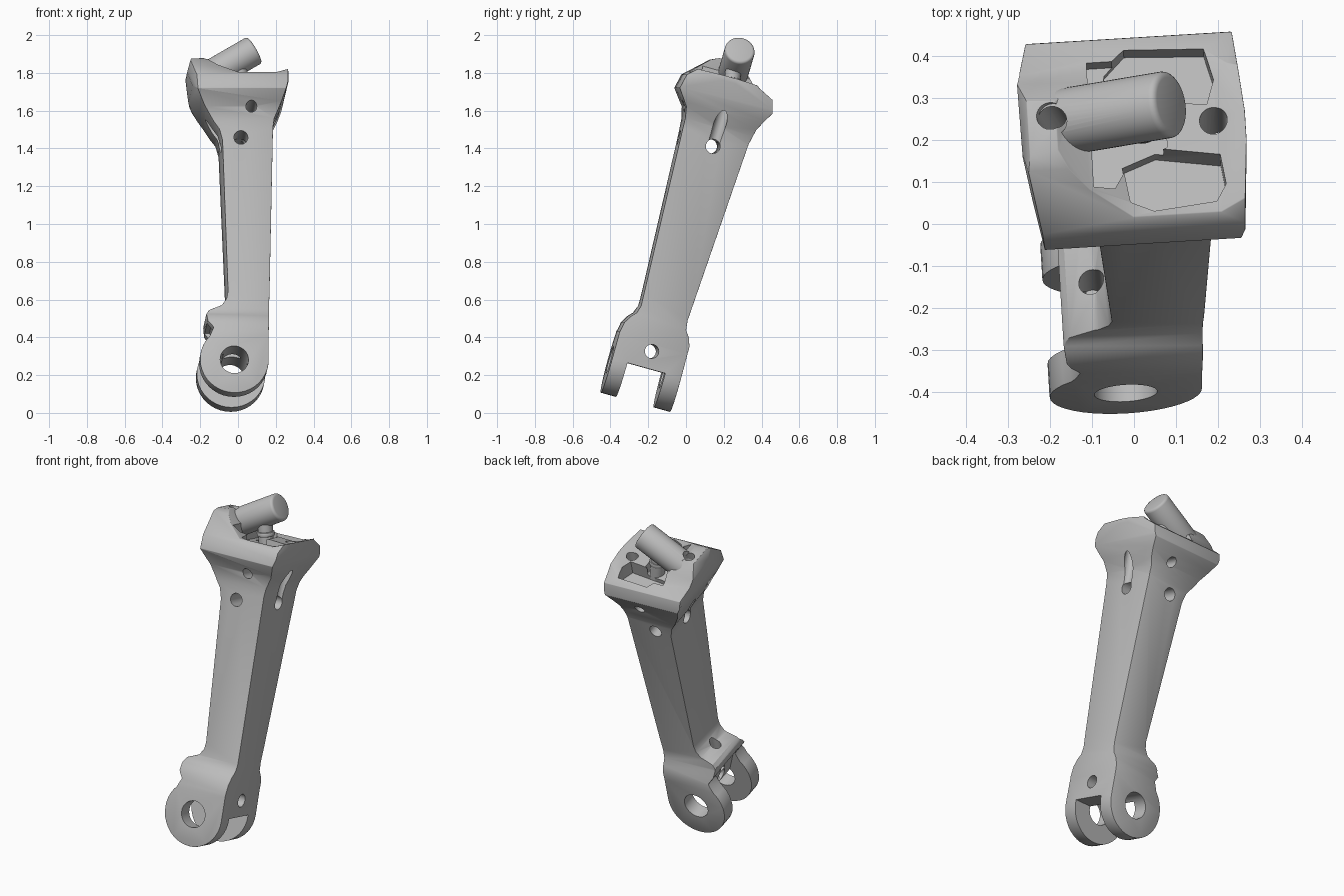
import bpy, bmesh, math
from mathutils import Matrix, Vector

if "Cube" in bpy.data.objects:
    bpy.data.objects.remove(bpy.data.objects["Cube"])

steel = bpy.data.materials.new("plain grey steel")
steel.use_nodes = True
GREY = (0.5, 0.5, 0.5, 1)
steel.diffuse_color = GREY
steel.node_tree.nodes["Principled BSDF"].inputs["Base Color"].default_value = GREY

# Lean and slight twist of the whole bracket
LEAN = Matrix.Rotation(math.radians(3.5), 4, 'Z') @ Matrix.Rotation(math.radians(-15.5), 4, 'X')


def finish(name, bm):
    bmesh.ops.recalc_face_normals(bm, faces=bm.faces[:])
    mesh = bpy.data.meshes.new(name)
    bm.to_mesh(mesh)
    bm.free()
    mesh.materials.append(steel)
    obj = bpy.data.objects.new(name, mesh)
    bpy.context.collection.objects.link(obj)
    return obj


def prism(name, points, axis, low, high):
    """Extrude a flat outline along the given axis (0, 1 or 2)."""
    bm = bmesh.new()
    verts = []
    for a, b in points:
        co = [a, b]
        co.insert(axis, low)
        verts.append(bm.verts.new(co))
    face = bm.faces.new(verts)
    moved = bmesh.ops.extrude_face_region(bm, geom=[face])["geom"]
    shift = Vector((0, 0, 0))
    shift[axis] = high - low
    bmesh.ops.translate(bm, vec=shift, verts=[g for g in moved if isinstance(g, bmesh.types.BMVert)])
    return finish(name, bm)


def rod(name, start, end, radius, sides=32):
    start, end = Vector(start), Vector(end)
    way = end - start
    place = Matrix.Translation((start + end) / 2) @ way.to_track_quat('Z', 'Y').to_matrix().to_4x4()
    bm = bmesh.new()
    bmesh.ops.create_cone(bm, cap_ends=True, segments=sides, radius1=radius, radius2=radius,
                          depth=way.length, matrix=place)
    return finish(name, bm)


def apply(obj, mod):
    bpy.context.view_layer.objects.active = obj
    bpy.ops.object.modifier_apply(modifier=mod.name)


def combine(obj, tool, operation='DIFFERENCE'):
    mod = obj.modifiers.new("combine", 'BOOLEAN')
    mod.operation, mod.object, mod.solver = operation, tool, 'EXACT'
    apply(obj, mod)
    bpy.data.objects.remove(tool)


def bevel(obj, width, segments, angle):
    mod = obj.modifiers.new("round", 'BEVEL')
    mod.width, mod.segments = width, segments
    mod.limit_method, mod.angle_limit = 'ANGLE', math.radians(angle)
    apply(obj, mod)


def smooth(obj):
    bpy.ops.object.select_all(action='DESELECT')
    obj.select_set(True)
    bpy.context.view_layer.objects.active = obj
    bpy.ops.object.shade_smooth_by_angle(angle=math.radians(32))


# Arm: side outline crossed with front outline and head plan
side = [(-.462, -.03), (-.462, .318), (-.451, .373), (-.425, .415), (-.402, .439), (-.39, .48),
        (-.432, 1.5), (-.445, 1.56), (-.507, 1.645), (-.49, 1.723), (-.364, 1.84), (-.3, 1.87),
        (-.2, 1.86), (-.103, 1.757), (-.016, 1.715), (.004, 1.645), (-.025, 1.595), (-.053, 1.54),
        (-.071, 1.454), (-.131, 1.05 * .45), (-.125, .42), (-.1, .385), (-.084, .34), (-.08, -.03)]
EYE_X, EYE_Z, EYE_R = -.044, .165, .182
front = [(.14, .3), (.153, .55), (.184, 1.45), (.192, 1.5), (.23, 1.585), (.255, 1.65), (.28, 1.745),
         (.28, 1.772), (.21, 1.745), (.0, 1.745), (-.1, 1.80), (-.17, 1.86), (-.238, 1.855),
         (-.258, 1.79), (-.238, 1.69), (-.188, 1.585), (-.128, 1.48), (-.1, 1.44), (-.085, 1.38),
         (-.067, .56), (-.075, .52), (-.1, .485), (-.17, .455), (-.185, .43), (-.18, .385), (-.15, .345)]
front += [(EYE_X + EYE_R * math.cos(math.radians(t)), EYE_Z + EYE_R * math.sin(math.radians(t)))
          for t in range(135, 361, 9)]
plan = [(-.224, .02), (.257, .02), (.283, -.26), (.264, -.5), (.255, -.52), (-.213, -.52),
        (-.255, -.31), (-.258, -.13)]
arm = prism("bracket_arm", side, 0, -.4, .4)
combine(arm, prism("front_outline", front, 1, -.7, .2), 'INTERSECT')
combine(arm, prism("plan_outline", plan, 2, -.2, 2.1), 'INTERSECT')
bevel(arm, .012, 2, 40)

# Fork slot with the sloping relief on one side
combine(arm, prism("fork_slot", [(-.3, -.1), (.3, -.1), (.3, .17), (-.08, .17), (-.155, .39), (-.3, .39)],
                   1, -.378, -.17))

# Head pockets: front, back and the channel joining them
pockets = [
    [(-.005, -.43), (.05, -.455), (.2, -.44), (.225, -.4), (.215, -.325), (.06, -.3), (-.02, -.33)],
    [(-.06, -.17), (.19, -.2), (.21, -.14), (.19, -.06), (.0, -.05), (-.05, -.1)],
    [(-.09, -.4), (-.04, -.4), (.0, -.33), (.09, -.3), (.09, -.19), (-.02, -.16), (-.03, -.08), (-.09, -.08)],
]
for points, floor in zip(pockets, (1.64, 1.665, 1.69)):
    combine(arm, prism("pocket", points, 2, floor, 2.1))

# Drilled holes
drills = [
    ((EYE_X, -.7, EYE_Z), (EYE_X, .2, EYE_Z), .075),        # fork eyes
    ((.013, -.7, 1.395), (.013, .2, 1.395), .037),          # cross holes
    ((.07, -.7, 1.56), (.07, .2, 1.56), .029),
    ((-.4, -.25, 1.395), (.4, -.25, 1.395), .038),          # side hole
    ((-.4, -.27, .263), (.4, -.27, .263), .037),            # hole over the fork
    ((-.11, -.27, .3), (-.11, -.27, .6), .03),              # ledge hole
    ((.195, -.25, 1.395), (.21, -.235, 2.0), .033),         # side grooves
    ((-.105, -.25, 1.395), (-.19, -.235, 1.9), .033),
]
for start, end, radius in drills:
    combine(arm, rod("drill", start, end, radius))
arm.data.transform(LEAN)
smooth(arm)

# Slanted pin on the head, with its neck
tip, root = Vector((.088, .286, 1.922)), Vector((-.21, .236, 1.75))
pin = rod("slanted_pin", root, tip, .08, 40)
bevel(pin, .015, 3, 50)
combine(pin, rod("pin_hole", (-.195, .245, 1.6), (-.195, .245, 2.1), .035))
smooth(pin)
neck = rod("pin_neck", (.03, .235, 1.66), (-.0, .255, 1.86), .042)
smooth(neck)
collar = rod("neck_collar", (.02, .24, 1.745), (.016, .243, 1.77), .05)
bevel(collar, .006, 2, 50)
smooth(collar)
